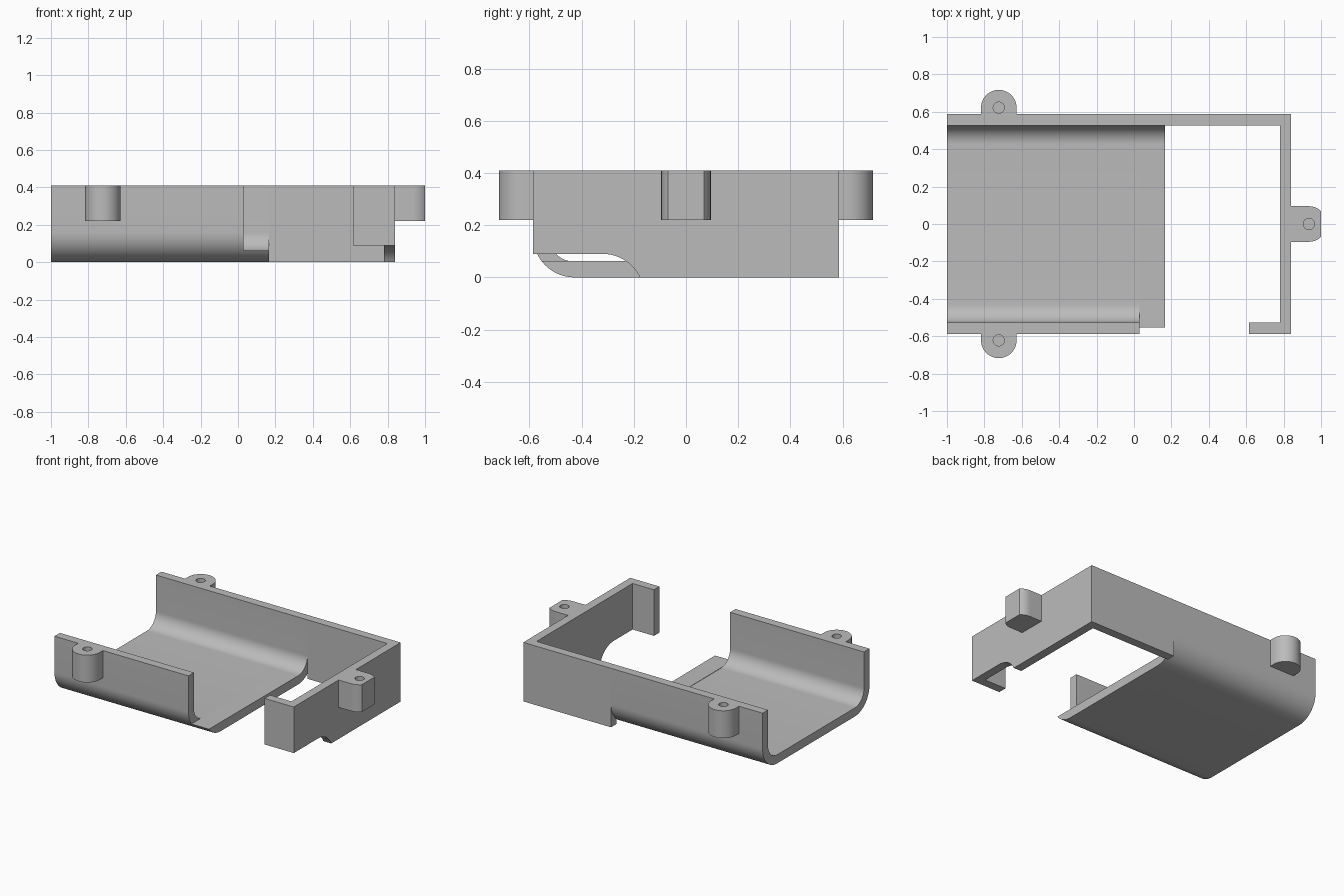
import bpy
import bmesh
from math import sin, cos, radians, asin, acos, pi, sqrt
from mathutils import Matrix, Vector

if "Cube" in bpy.data.objects:
    bpy.data.objects.remove(bpy.data.objects["Cube"])

# Main dimensions
HEIGHT, WALL = 0.41, 0.06
HALF_W = 0.587                 # half depth over the outer walls
R_OUT = 0.16                   # bottom bend, outer radius
R_IN = R_OUT - WALL
X0, X_CUT, X_FLOOR, X_END = -1.0, 0.03, 0.165, 0.84
LIP_X, LIP_Z = 0.615, 0.09
LUG_Z, LUG_R, HOLE_R = 0.22, 0.095, 0.03
BEND_Y = HALF_W - R_OUT
FLOOR = 0.063

grey = bpy.data.materials.new("plain grey")
grey.use_nodes = True
colour = (0.5, 0.5, 0.5, 1)
grey.diffuse_color = colour
grey.node_tree.nodes["Principled BSDF"].inputs["Base Color"].default_value = colour


def arc(cx, cy, r, a0, a1, steps=16):
    """Points on an arc, angles in radians."""
    return [(cx + r * cos(a0 + (a1 - a0) * i / steps),
             cy + r * sin(a0 + (a1 - a0) * i / steps)) for i in range(steps + 1)]


def extrude(name, profile, to_start, offset):
    """Solid made by sweeping a 2D profile along an offset vector."""
    bm = bmesh.new()
    face = bm.faces.new([bm.verts.new(to_start(u, v)) for u, v in profile])
    out = bmesh.ops.extrude_face_region(bm, geom=[face])
    moved = [g for g in out["geom"] if isinstance(g, bmesh.types.BMVert)]
    bmesh.ops.translate(bm, verts=moved, vec=Vector(offset))
    bmesh.ops.recalc_face_normals(bm, faces=bm.faces)
    mesh = bpy.data.meshes.new(name)
    bm.to_mesh(mesh)
    bm.free()
    mesh.materials.append(grey)
    obj = bpy.data.objects.new(name, mesh)
    bpy.context.collection.objects.link(obj)
    return obj


def along_x(name, profile, xa, xb):
    return extrude(name, profile, lambda y, z: (xa, y, z), (xb - xa, 0, 0))


def rect(u0, v0, u1, v1):
    return [(u0, v0), (u1, v0), (u1, v1), (u0, v1)]


def select_only(obj):
    bpy.ops.object.select_all(action="DESELECT")
    obj.select_set(True)
    bpy.context.view_layer.objects.active = obj


inner = HALF_W - WALL
back_out = arc(BEND_Y, R_OUT, R_OUT, -pi / 2, 0)
back_in = arc(BEND_Y, R_OUT, R_IN, 0, -pi / 2)
front_out = arc(-BEND_Y, R_OUT, R_OUT, pi, 1.5 * pi)
front_in = arc(-BEND_Y, R_OUT, R_IN, 1.5 * pi, pi)
back_half = back_out + [(HALF_W, HEIGHT), (inner, HEIGHT)] + back_in
parts = []

# Tray: U-shaped channel, then a strip of floor with the front wall cut away
parts.append(along_x("tray", front_out + back_half + front_in
                     + [(-inner, HEIGHT), (-HALF_W, HEIGHT)], X0, X_CUT))
cut_angle = pi + asin((R_OUT - FLOOR) / R_OUT)
cut_out = arc(-BEND_Y, R_OUT, R_OUT, cut_angle, 1.5 * pi)
inner_start = -BEND_Y - sqrt(max(R_IN ** 2 - (R_OUT - FLOOR) ** 2, 0))
parts.append(along_x("floor_strip", cut_out + back_half + [(inner_start, FLOOR)],
                     X_CUT, X_FLOOR))

# Back wall beyond the floor
parts.append(along_x("back_wall", rect(inner, 0, HALF_W, HEIGHT), X_FLOOR, X_END))

# Right wall with a round-cornered notch under its front end
notch_y, notch_z = -0.32, LIP_Z - R_OUT
notch = arc(notch_y, notch_z, R_OUT, asin(-notch_z / R_OUT), pi / 2)
parts.append(along_x("left_side_wall", notch + [(-HALF_W, LIP_Z), (-HALF_W, HEIGHT),
                     (inner, HEIGHT), (inner, 0)], X_END - WALL, X_END))

# Short return lip at the front corner
parts.append(along_x("front_lip", rect(-HALF_W, LIP_Z, -inner, HEIGHT),
                     LIP_X, X_END - WALL))


# Screw lugs: rounded tabs with a blind hole
def lug(name, base, turn, reach, limit, hole_depth=0.15):
    half = acos(min((limit - reach) / LUG_R, 1))
    if half > 0:
        tip = arc(0, reach, LUG_R, 0, pi / 2 - half) + arc(0, reach, LUG_R, pi / 2 + half, pi)
    else:
        tip = arc(0, reach, LUG_R, 0, pi, 32)
    place = Matrix.Translation(base) @ Matrix.Rotation(radians(turn), 4, "Z")
    body = extrude(name, [(-LUG_R, 0), (LUG_R, 0)][::1] + tip,
                   lambda u, v: place @ Vector((u, v, LUG_Z)), (0, 0, HEIGHT - LUG_Z))
    circle = arc(0, reach, HOLE_R, 0, 2 * pi, 32)[:-1]
    cutter = extrude("hole_cutter", circle,
                     lambda u, v: place @ Vector((u, v, HEIGHT - hole_depth)),
                     (0, 0, hole_depth + 0.05))
    cutter.hide_render = True
    mod = body.modifiers.new("hole", "BOOLEAN")
    mod.operation, mod.object, mod.solver = "DIFFERENCE", cutter, "EXACT"
    select_only(body)
    bpy.ops.object.modifier_apply(modifier=mod.name)
    bpy.data.objects.remove(cutter)
    parts.append(body)


lug("back_lug", (-0.723, HALF_W, 0), 0, 0.035, 1)
lug("front_lug", (-0.723, -HALF_W, 0), 180, 0.035, 1)
lug("left_side_lug", (X_END, 0, 0), -90, 0.095, 0.16)

# Smooth bends, crisp edges
for part in parts:
    select_only(part)
    bm = bmesh.new()
    bm.from_mesh(part.data)
    bmesh.ops.remove_doubles(bm, verts=bm.verts, dist=0.0005)
    bm.to_mesh(part.data)
    bm.free()
    bpy.ops.object.shade_smooth_by_angle(angle=radians(30))
